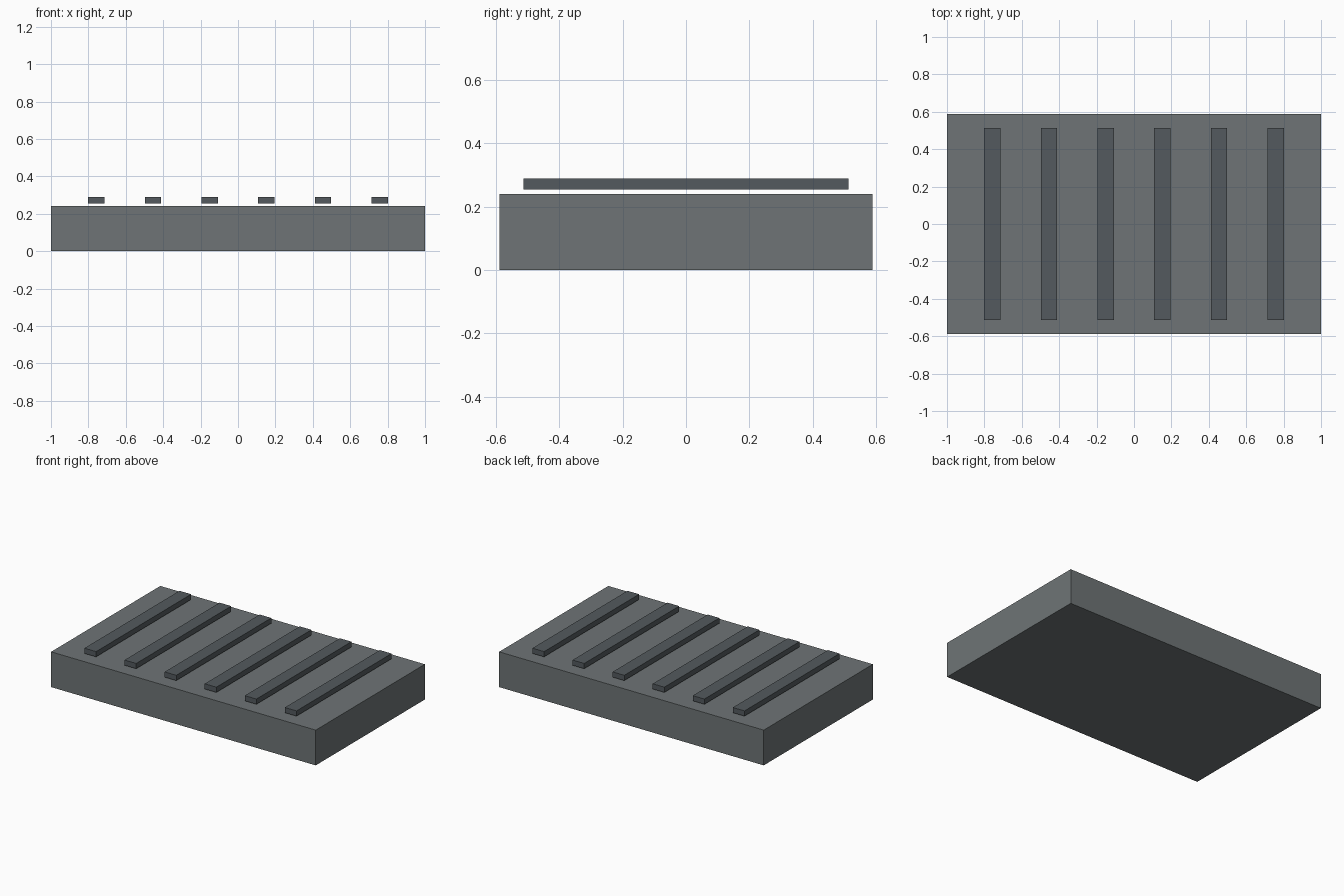
import bpy

if "Cube" in bpy.data.objects:
    bpy.data.objects.remove(bpy.data.objects["Cube"])


def material(name, color):
    mat = bpy.data.materials.new(name)
    mat.diffuse_color = (*color, 1)
    mat.use_nodes = True
    mat.node_tree.nodes["Principled BSDF"].inputs["Base Color"].default_value = mat.diffuse_color
    return mat


def box(name, center, size, mat):
    bpy.ops.mesh.primitive_cube_add(size=1, location=center)
    obj = bpy.context.object
    obj.name = name
    obj.scale = size
    bpy.ops.object.transform_apply(location=False, rotation=False, scale=True)
    obj.data.materials.append(mat)
    return obj


body_grey = material("body_grey", (0.156, 0.175, 0.18))
slat_grey = material("slat_grey", (0.088, 0.102, 0.112))

# Solid slab
box("base_slab", (0, 0, 0.1205), (2, 1.178, 0.241), body_grey)

# Six evenly spaced slats hovering just above the slab
SLATS = 6
SPACING = 0.303
for i in range(SLATS):
    x = (i - (SLATS - 1) / 2) * SPACING
    box(f"slat_{i + 1}", (x, 0, 0.272), (0.088, 1.026, 0.036), slat_grey)
